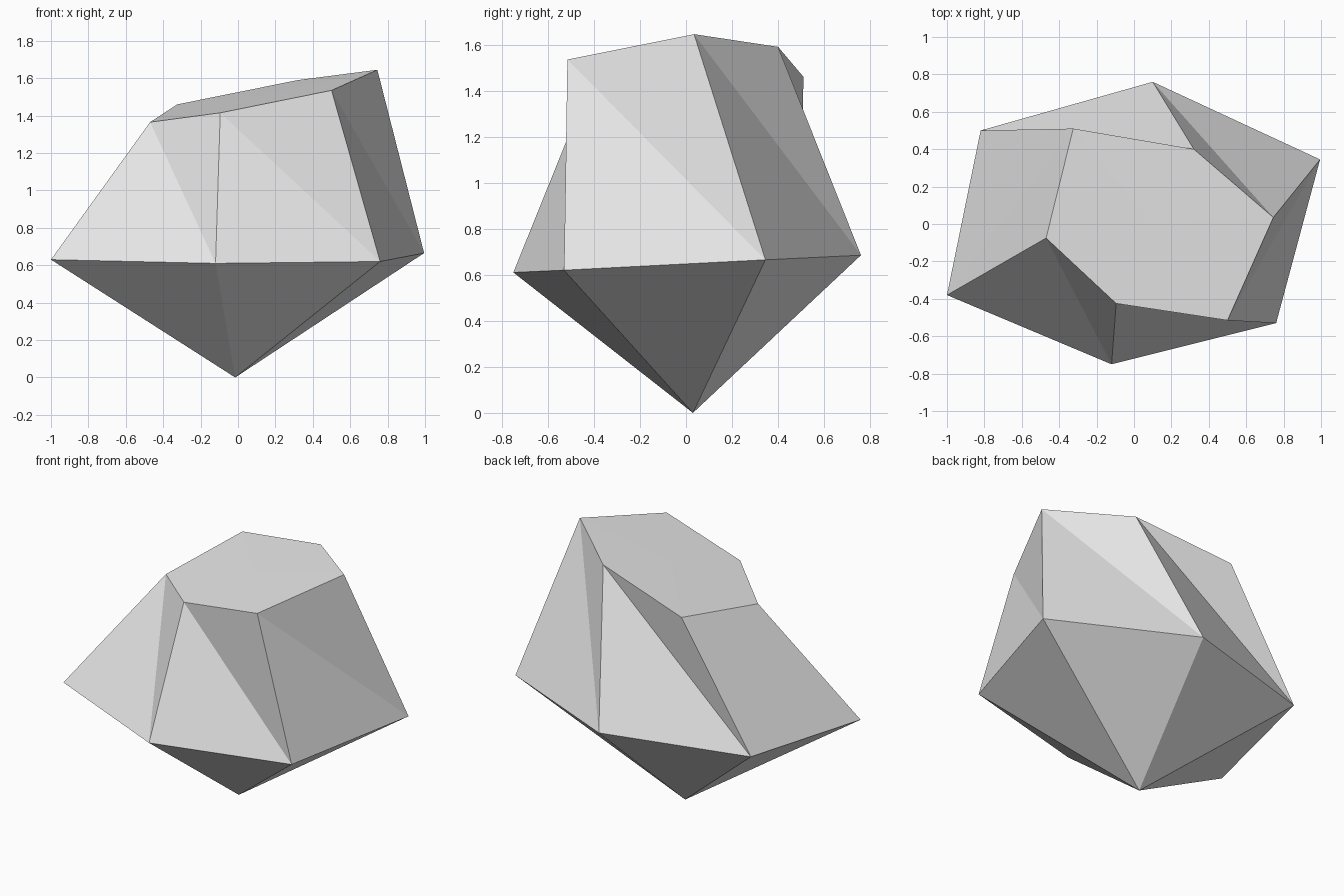
import bpy, bmesh

if "Cube" in bpy.data.objects:
    bpy.data.objects.remove(bpy.data.objects["Cube"])

# Rings of the faceted rock, counter-clockwise seen from above
GIRDLE = [(-1.0, -0.38, 0.63), (-0.12, -0.75, 0.61), (0.76, -0.53, 0.62),
          (0.995, 0.345, 0.665), (0.10, 0.76, 0.685), (-0.82, 0.50, 0.675)]
CROWN = [(-0.47, -0.075, 1.365), (-0.095, -0.425, 1.415), (0.50, -0.515, 1.535),
         (0.745, 0.035, 1.645), (0.32, 0.40, 1.59), (-0.325, 0.51, 1.46)]
TIP = (-0.015, 0.03, 0.0)
CAP = (0.11, -0.005, 1.505)

bm = bmesh.new()
girdle = [bm.verts.new(p) for p in GIRDLE]
crown = [bm.verts.new(p) for p in CROWN]
tip, cap = bm.verts.new(TIP), bm.verts.new(CAP)

for i in range(6):
    j = (i + 1) % 6
    bm.faces.new((tip, girdle[j], girdle[i]))          # lower point
    bm.faces.new((girdle[i], girdle[j], crown[i]))     # side facets
    bm.faces.new((girdle[j], crown[j], crown[i]))
    bm.faces.new((crown[i], crown[j], cap))            # top
bmesh.ops.recalc_face_normals(bm, faces=bm.faces)

mesh = bpy.data.meshes.new("rock")
bm.to_mesh(mesh)
bm.free()

# Single stone colour
stone = bpy.data.materials.new("light_grey_stone")
stone.diffuse_color = (0.8, 0.8, 0.8, 1.0)
stone.use_nodes = True
stone.node_tree.nodes["Principled BSDF"].inputs["Base Color"].default_value = stone.diffuse_color
mesh.materials.append(stone)

rock = bpy.data.objects.new("rock", mesh)
bpy.context.collection.objects.link(rock)
